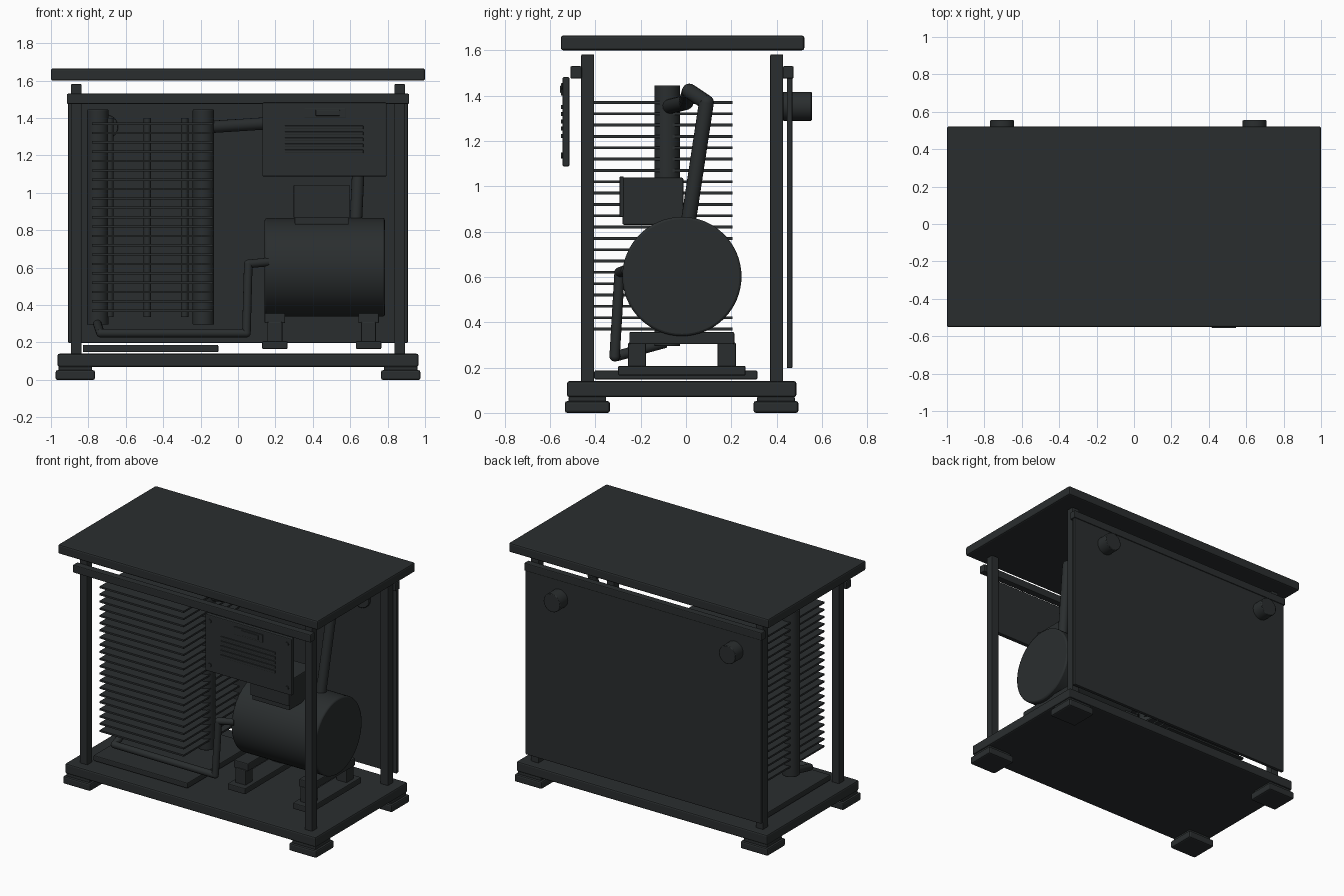
import bpy, bmesh
from mathutils import Vector

if "Cube" in bpy.data.objects:
    bpy.data.objects.remove(bpy.data.objects["Cube"])

mat = bpy.data.materials.new("dark_metal")
mat.diffuse_color = (0.023, 0.027, 0.028, 1)
mat.use_nodes = True
mat.node_tree.nodes["Principled BSDF"].inputs["Base Color"].default_value = mat.diffuse_color


def finish(name, bm, bevel=0, smooth=False):
    me = bpy.data.meshes.new(name)
    bm.to_mesh(me)
    bm.free()
    ob = bpy.data.objects.new(name, me)
    bpy.context.collection.objects.link(ob)
    me.materials.append(mat)
    if bevel:
        m = ob.modifiers.new("bevel", 'BEVEL')
        m.width, m.segments, m.limit_method = bevel, 2, 'ANGLE'
    if smooth:
        bpy.context.view_layer.objects.active = ob
        ob.select_set(True)
        bpy.ops.object.shade_smooth_by_angle()
        ob.select_set(False)
    return ob


def box(name, x, y, z, bevel=0.006):
    bm = bmesh.new()
    bmesh.ops.create_cube(bm, size=1)
    for v in bm.verts:
        v.co = [(r[0] + r[1]) / 2 + c * (r[1] - r[0]) for c, r in zip(v.co, (x, y, z))]
    return finish(name, bm, bevel)


def add_rod(bm, a, b, r, n):
    a, b = Vector(a), Vector(b)
    d = b - a
    vs = bmesh.ops.create_cone(bm, cap_ends=True, segments=n, radius1=r, radius2=r, depth=d.length)["verts"]
    bmesh.ops.rotate(bm, verts=vs, matrix=Vector((0, 0, 1)).rotation_difference(d).to_matrix())
    bmesh.ops.translate(bm, verts=vs, vec=(a + b) / 2)


def rod(name, a, b, r, n=32, bevel=0):
    bm = bmesh.new()
    add_rod(bm, a, b, r, n)
    return finish(name, bm, bevel, True)


def pipe(name, pts, r):
    # straight lengths with a ball at each elbow
    bm = bmesh.new()
    for a, b in zip(pts, pts[1:]):
        add_rod(bm, a, b, r, 16)
    for p in pts[1:-1]:
        vs = bmesh.ops.create_uvsphere(bm, u_segments=16, v_segments=8, radius=r)["verts"]
        bmesh.ops.translate(bm, verts=vs, vec=p)
    finish(name, bm, 0, True)


# Base, lid and rear panel
box("base_plate", (-0.965, 0.965), (-0.525, 0.487), (0.07, 0.14), 0.01)
box("lid", (-1, 1), (-0.552, 0.522), (1.6, 1.665), 0.01)
box("rear_panel", (-0.908, 0.908), (0.445, 0.47), (0.197, 1.48))

# Feet and corner posts
for sx, side in ((-1, "left"), (1, "right")):
    for fy, py, end in ((-0.435, -0.434, "front"), (0.397, 0.4, "rear")):
        fx, px = sx * 0.87, sx * 0.865
        box(f"{end}_{side}_foot", (fx - 0.105, fx + 0.105), (fy - 0.099, fy + 0.099), (0, 0.052), 0.01)
        box(f"{end}_{side}_foot_riser", (fx - 0.09, fx + 0.09), (fy - 0.083, fy + 0.083), (0.045, 0.072))
        box(f"{end}_{side}_post", (px - 0.029, px + 0.029), (py - 0.029, py + 0.029), (0.135, 1.582))

# Top rails
box("front_rail", (-0.915, 0.915), (-0.51, -0.46), (1.475, 1.53))
box("rear_rail", (-0.915, 0.915), (0.427, 0.475), (1.475, 1.53))

# Round ports on the rear panel
for i, x in enumerate((-0.705, 0.645)):
    rod(f"rear_port_{i + 1}", (x, 0.427, 1.353), (x, 0.555, 1.353), 0.064, 32, 0.004)

# Control panel with screws, display and louvres
box("control_panel", (0.13, 0.795), (-0.545, -0.514), (1.088, 1.482))
box("display_frame", (0.355, 0.575), (-0.552, -0.54), (1.4, 1.455), 0.003)
box("display_switch", (0.415, 0.545), (-0.556, -0.545), (1.412, 1.444), 0.003)
for i in range(5):
    z = 1.222 + i * 0.032
    box(f"louvre_{i + 1}", (0.25, 0.67), (-0.552, -0.54), (z - 0.009, z + 0.009), 0.002)
for i, (x, z) in enumerate(((0.165, 1.135), (0.165, 1.44), (0.76, 1.135), (0.76, 1.44))):
    rod(f"panel_screw_{i + 1}", (x, -0.54, z), (x, -0.552, z), 0.013, 16)

# Finned heat exchanger and drip tray
for i in range(21):
    z = 0.37 + i * 0.05
    box(f"fin_{i + 1}", (-0.78, -0.133), (-0.407, 0.205), (z - 0.006, z + 0.006), 0)
for x, side in ((-0.75, "left"), (-0.185, "right")):
    rod(f"{side}_header_tube", (x, -0.083, 0.295), (x, -0.083, 1.445), 0.057, 32, 0.004)
for i, x in enumerate((-0.685, -0.485, -0.285)):
    rod(f"fin_rod_{i + 1}", (x, -0.09, 0.335), (x, -0.09, 1.4), 0.02, 16)
box("drip_tray", (-0.83, -0.105), (-0.405, 0.315), (0.148, 0.187))

# Compressor drum, terminal box and mounts
rod("compressor_drum", (0.143, -0.018, 0.602), (0.785, -0.018, 0.602), 0.263, 64, 0.01)
box("terminal_box", (0.303, 0.592), (-0.28, -0.012), (0.83, 1.038))
box("terminal_box_cover", (0.298, 0.597), (-0.293, -0.275), (0.865, 1.043), 0.004)
for x, side in ((0.197, "left"), (0.698, "right")):
    box(f"{side}_saddle", (x - 0.055, x + 0.055), (-0.25, 0.213), (0.303, 0.357))
    box(f"{side}_mount_base", (x - 0.068, x + 0.068), (-0.3, 0.263), (0.165, 0.207))
    for y, end in ((-0.216, "front"), (0.18, "rear")):
        box(f"{side}_{end}_mount_leg", (x - 0.04, x + 0.04), (y - 0.04, y + 0.04), (0.2, 0.31))

# Pipework between compressor and heat exchanger
pipe("upper_pipe", [(0.63, 0.01, 0.84), (0.655, 0.09, 1.37), (0.56, 0.015, 1.42),
                    (0.13, 0.0, 1.37), (-0.185, -0.083, 1.35)], 0.033)
pipe("lower_pipe", [(0.16, -0.265, 0.63), (0.055, -0.293, 0.62), (0.045, -0.315, 0.25),
                    (-0.735, -0.31, 0.25), (-0.755, -0.09, 0.31)], 0.023)
